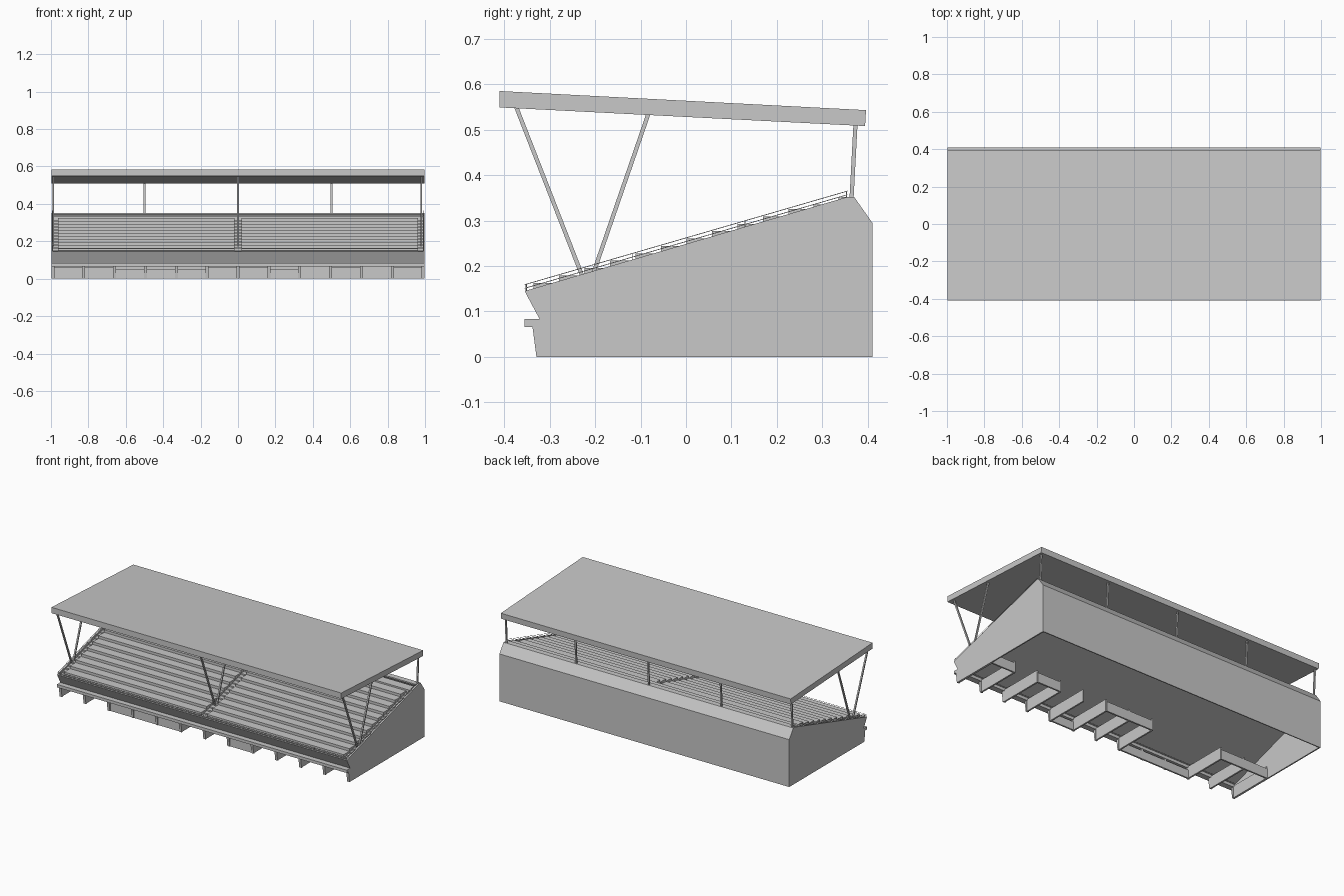
import bpy, bmesh
from mathutils import Vector

cube = bpy.data.objects.get("Cube")
if cube:
    bpy.data.objects.remove(cube, do_unlink=True)

grey = bpy.data.materials.new("concrete grey")
grey.use_nodes = True
COLOUR = (0.58, 0.58, 0.58, 1)
grey.diffuse_color = COLOUR
grey.node_tree.nodes["Principled BSDF"].inputs["Base Color"].default_value = COLOUR


def finish(name, bm):
    bmesh.ops.recalc_face_normals(bm, faces=bm.faces)
    mesh = bpy.data.meshes.new(name)
    bm.to_mesh(mesh)
    bm.free()
    mesh.materials.append(grey)
    obj = bpy.data.objects.new(name, mesh)
    bpy.context.collection.objects.link(obj)
    return obj


def add_prism(bm, profile, x0, x1):
    """Extrude a (y, z) profile along x."""
    face = bm.faces.new([bm.verts.new((x0, y, z)) for y, z in profile])
    ext = bmesh.ops.extrude_face_region(bm, geom=[face], use_keep_orig=True)
    verts = [g for g in ext["geom"] if isinstance(g, bmesh.types.BMVert)]
    bmesh.ops.translate(bm, verts=verts, vec=(x1 - x0, 0, 0))


def add_box(bm, x0, x1, y0, y1, z0, z1):
    add_prism(bm, [(y0, z0), (y1, z0), (y1, z1), (y0, z1)], x0, x1)


def prism(name, profile, x0, x1):
    bm = bmesh.new()
    add_prism(bm, profile, x0, x1)
    return finish(name, bm)


def beams(name, pairs, width):
    """Square bars between pairs of points."""
    bm = bmesh.new()
    for a, b in pairs:
        a, b = Vector(a), Vector(b)
        made = bmesh.ops.create_cube(bm, size=1)["verts"]
        d = b - a
        bmesh.ops.scale(bm, verts=made, vec=(width, width, d.length))
        side = Vector((0, 1, 0)) if abs(d.x) > 0.5 * d.length else Vector((1, 0, 0))
        other = d.normalized().cross(side)
        for v in made:
            v.co = (a + b) / 2 + side * v.co.x + other * v.co.y + d.normalized() * v.co.z
    return finish(name, bm)


FRONT, BACK = -0.355, 0.355


def slope(y):
    """Height of the end wall top."""
    return 0.145 + 0.29 * (y - FRONT)


# End walls
wall = [(-0.32, 0), (0.41, 0), (0.41, 0.295), (0.37, 0.352), (0.355, 0.352),
        (FRONT, 0.145), (-0.32, 0.085)]
prism("right_end_wall", wall, -0.998, -0.99)
prism("left_end_wall", wall, 0.99, 0.998)

# Back wall with sloped top
prism("back_wall", [(0.41, 0), (0.41, 0.295), (0.37, 0.352), (0.335, 0.352),
                    (0.335, 0.344), (0.366, 0.344), (0.404, 0.292), (0.404, 0)], -0.99, 0.99)

# Leaning front parapet and the ledge below it
prism("front_parapet", [(-0.322, 0.083), (FRONT, 0.145), (-0.347, 0.147), (-0.314, 0.085)], -0.998, 0.998)
bm = bmesh.new()
add_box(bm, -0.998, 0.998, -0.355, -0.318, 0.066, 0.084)
finish("front_ledge", bm)

# Sloped deck with a rear walkway
ROWS = 11
START = -0.335
depth = 0.056
END = START + ROWS * depth
prism("seating_deck", [(START, slope(START) - 0.02), (END, slope(END) - 0.02), (END, 0.335),
                       (0.34, 0.335), (0.345, 0.30), (-0.31, 0.085)], -0.99, 0.99)

# Stepped seat rows either side of the centre aisle
profile = []
for i in range(ROWS):
    y = START + i * depth
    z = slope(y + depth) - 0.004
    profile += [(y, z), (y + depth, z)]
profile += [(END, slope(END) - 0.025), (START, slope(START) - 0.025)]
for name, x0, x1 in (("right_seat_rows", -0.962, -0.02), ("left_seat_rows", 0.02, 0.962)):
    prism(name, profile, x0, x1)

# Aisle steps
steps = bmesh.new()
for i in range(ROWS * 2):
    y = START + i * depth / 2
    z = slope(y)
    for x0, x1 in ((-0.99, -0.962), (-0.02, 0.02), (0.962, 0.99)):
        add_box(steps, x0, x1, y, y + depth / 2, z - 0.022, z - 0.007)
finish("aisle_steps", steps)

# Thin railings along the ends and the front
rails = []
for x in (-0.993, 0.993):
    for lift in (0.006, 0.014):
        rails.append(((x, FRONT, slope(FRONT) + lift), (x, BACK, slope(BACK) + lift)))
    for y in (-0.352, -0.118, 0.13, 0.353):
        rails.append(((x, y, slope(y) - 0.002), (x, y, slope(y) + 0.014)))
for z in (0.152, 0.16):
    rails.append(((-0.993, -0.351, z), (0.993, -0.351, z)))
for x in (-0.77, -0.11, 0.11, 0.77):
    rails.append(((x, -0.351, 0.143), (x, -0.351, 0.16)))
beams("railings", rails, 0.0016)

# Cross walls and front brackets under the deck
walls, brackets = bmesh.new(), bmesh.new()
for i in range(13):
    x = -0.99 + i * 0.165
    add_prism(brackets, [(-0.32, 0), (-0.329, 0), (-0.338, 0.068), (-0.32, 0.068)], x - 0.008, x + 0.008)
    if i not in (3, 4):
        add_box(walls, x - 0.005, x + 0.005, -0.322, -0.04, 0, 0.075)
finish("cross_walls", walls)
finish("front_brackets", brackets)

# Rear room walls and front counters
rooms, counters = bmesh.new(), bmesh.new()
for i in (0, 1, 5, 6, 9, 11):
    x = -0.99 + i * 0.165
    add_box(rooms, x, x + 0.165, -0.046, -0.036, 0, 0.06)
for x0, x1 in ((-0.66, -0.165), (0.165, 0.33)):
    add_box(counters, x0, x1, -0.325, -0.315, 0, 0.052)
finish("room_back_walls", rooms)
finish("front_counters", counters)

# Roof slab
prism("roof", [(-0.41, 0.549), (-0.41, 0.585), (0.396, 0.543), (0.394, 0.508)], -0.998, 0.998)

# Roof supports
struts = []
for x in (-0.988, 0, 0.98):
    struts.append(((x, -0.227, 0.175), (x, -0.374, 0.551)))
    struts.append(((x, -0.207, 0.175), (x, -0.082, 0.537)))
beams("roof_struts", struts, 0.009)
posts = [((x, 0.364, 0.345), (x, 0.373, 0.514)) for x in (-0.988, -0.5, 0, 0.5, 0.98)]
beams("rear_posts", posts, 0.009)
